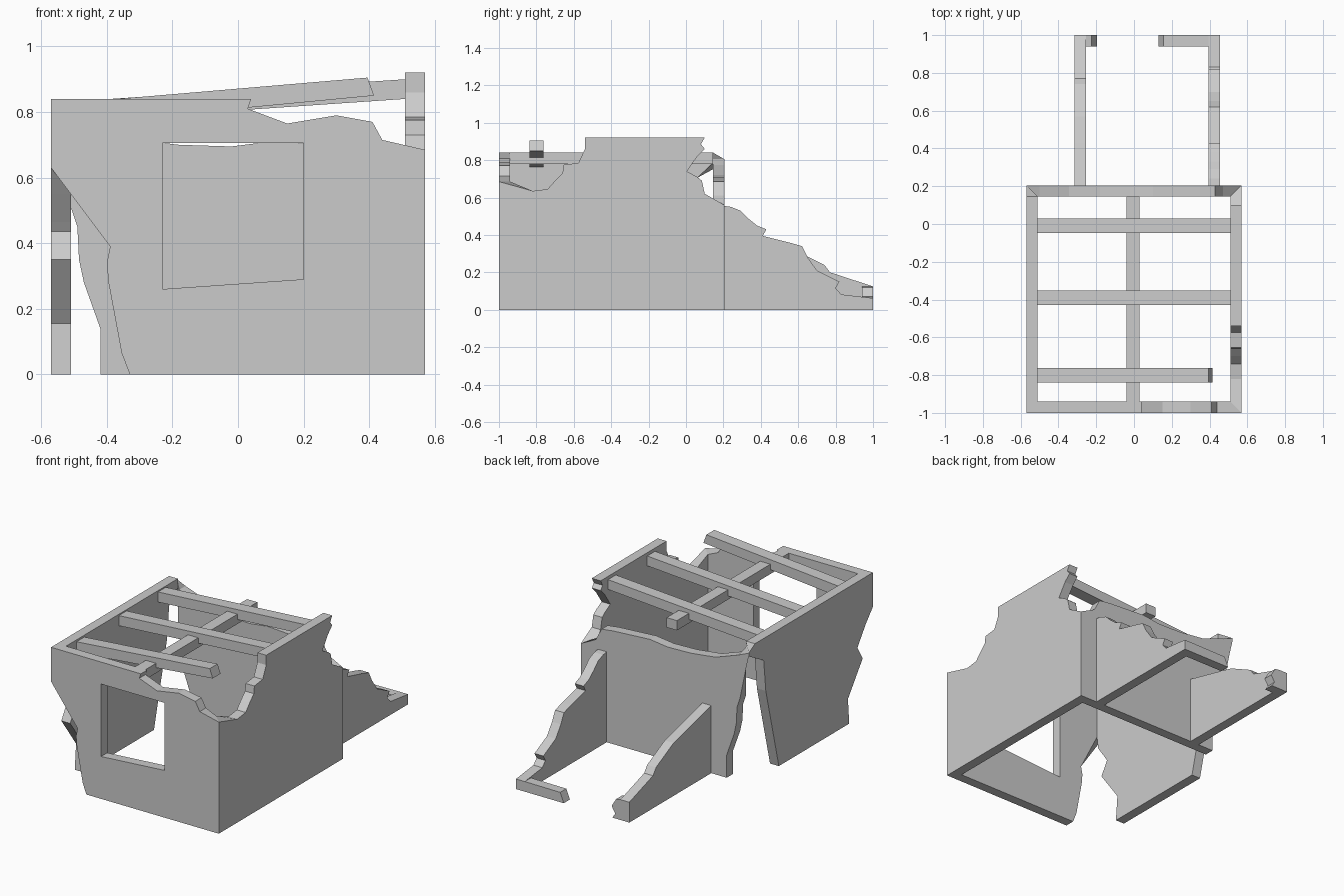
import bpy, bmesh

if "Cube" in bpy.data.objects:
    bpy.data.objects.remove(bpy.data.objects["Cube"])

FRONT, BACK, SIDE, T = -1.0, 0.205, 0.57, 0.06


def prism(name, pts, axis, outer, inner, clamp=None):
    """Extrude a side profile along an axis; clamp mitres the inner face at wall corners."""
    bm = bmesh.new()

    def place(a, z, d):
        return (d, a, z) if axis == 'X' else (a, d, z)

    rings = []
    for d, lim in ((outer, None), (inner, clamp)):
        ring = []
        for a, z in pts:
            if lim:
                a = min(max(a, lim[0]), lim[1])
            ring.append(bm.verts.new(place(a, z, d)))
        rings.append(ring)
    o, i = rings
    n = len(pts)
    bm.faces.new(o)
    bm.faces.new(i[::-1])
    for k in range(n):
        j = (k + 1) % n
        bm.faces.new((o[k], i[k], i[j], o[j]))
    bmesh.ops.recalc_face_normals(bm, faces=bm.faces)
    me = bpy.data.meshes.new(name)
    bm.to_mesh(me)
    bm.free()
    ob = bpy.data.objects.new(name, me)
    bpy.context.collection.objects.link(ob)
    return ob


in_x = (-SIDE + T, SIDE - T)
in_y = (FRONT + T, BACK - T)

# Front wall with a crooked window
front = prism("front_wall", [
    (-.33, 0), (.57, 0), (.57, .685), (.44, .715), (.41, .77), (.30, .79), (.15, .765),
    (.03, .81), (.04, .84), (-.57, .84), (-.57, .63), (-.39, .39), (-.40, .34),
    (-.395, .28), (-.355, .065)], 'Y', FRONT, FRONT + T, in_x)
cutter = prism("window_cutter", [(-.23, .26), (.2, .29), (.2, .705), (-.23, .705)],
               'Y', FRONT - .1, FRONT + T + .1)
cutter.hide_render = True
cutter.hide_set(True)
cut = front.modifiers.new("window", 'BOOLEAN')
cut.operation = 'DIFFERENCE'
cut.solver = 'EXACT'
cut.object = cutter

# Right wall, tallest, both upper corners broken away
prism("right_wall", [
    (FRONT, 0), (BACK, 0), (BACK, .56), (.10, .62), (.085, .69), (.06, .71), (.005, .74),
    (.06, .82), (.10, .86), (.08, .885), (.10, .92), (-.54, .92), (-.54, .86), (-.575, .785),
    (-.655, .775), (-.66, .73), (-.70, .69), (-.74, .645), (-.82, .635), (FRONT, .685)],
    'X', SIDE, SIDE - T, in_y)

# Left wall, both lower corners broken away
prism("left_wall", [
    (-.77, 0), (-.087, 0), (.04, .51), (.06, .705), (BACK, .785), (BACK, .805), (.145, .84),
    (FRONT, .84), (FRONT, .63), (-.93, .55), (-.87, .465), (-.85, .435), (-.90, .35),
    (-.83, .255), (-.757, .155)], 'X', -SIDE, -SIDE + T, in_y)

# Back wall shared with the annex
prism("back_wall", [
    (-.42, 0), (.57, 0), (.57, .56), (.47, .61), (.43, .685), (.35, .695), (.10, .71),
    (-.02, .695), (-.18, .70), (-.345, .72), (-.5, .775), (-.57, .805), (-.57, .785),
    (-.55, .70), (-.51, .51), (-.49, .45), (-.485, .35), (-.47, .28), (-.42, .14)],
    'Y', BACK, BACK - T, in_x)

# Roof beams: one along the length, three tilted across it
prism("ridge_beam", [(-.04, .78), (.03, .78), (.03, .84), (-.04, .84)], 'Y', FRONT + T, BACK - T)
for k, y in enumerate((-.01, -.39)):
    prism(f"cross_beam_{k + 1}", [(-.51, .77), (.51, .84), (.51, .90), (-.51, .832)],
          'Y', y - .038, y + .038)
prism("broken_cross_beam", [(-.51, .762), (.415, .85), (.395, .905), (-.51, .828)],
      'Y', -.838, -.762)

# Ruined annex side walls
prism("annex_right_wall", [
    (BACK, 0), (1, 0), (1, .062), (.83, .082), (.80, .115), (.82, .15), (.70, .21), (.65, .28),
    (.62, .34), (.55, .36), (.41, .395), (.43, .43), (.38, .45), (.33, .49), (.29, .53),
    (.24, .55), (BACK, .555)], 'X', .455, .395)
prism("annex_left_wall", [
    (BACK, 0), (1, 0), (1, .125), (.77, .20), (.74, .24), (.65, .285), (.57, .325),
    (.43, .36), (BACK, .415)], 'X', -.315, -.255)

# Stubs of the annex rear wall
prism("annex_rear_stub_right", [(.395, 0), (.13, 0), (.155, .06), (.395, .062)], 'Y', .94, 1)
prism("annex_rear_stub_left", [
    (-.255, 0), (-.20, 0), (-.22, .03), (-.195, .07), (-.225, .12), (-.255, .125)], 'Y', .94, 1)
